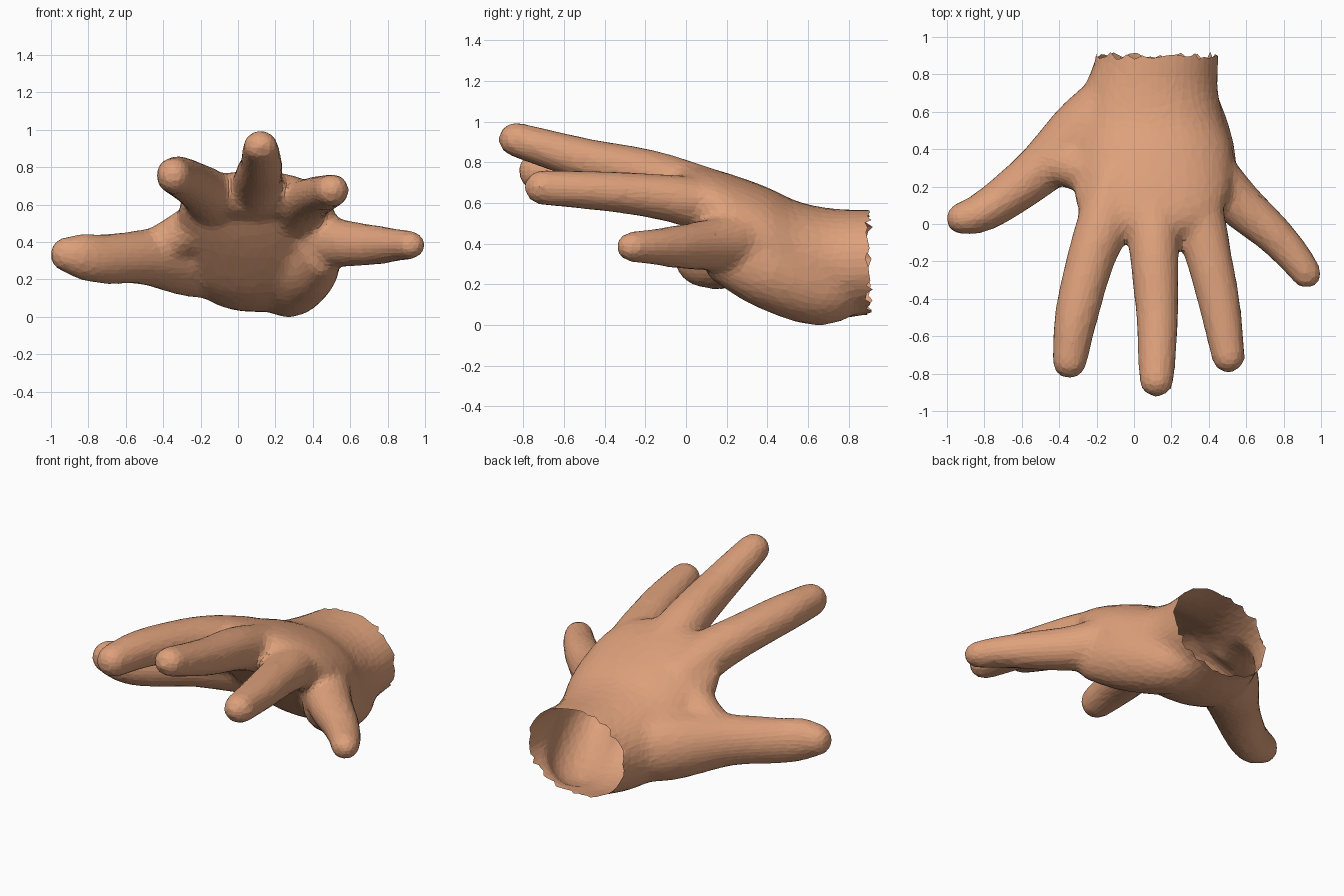
import bpy, bmesh, math, random
from mathutils import Vector

cube = bpy.data.objects.get("Cube")
if cube:
    bpy.data.objects.remove(cube, do_unlink=True)

random.seed(7)
SIDES = 28
PAD = 0.009      # radius allowance for the smoothing pass

skin = bpy.data.materials.new("warm_skin")
skin.use_nodes = True
color = (0.73, 0.355, 0.20, 1)
skin.diffuse_color = color
bsdf = next(n for n in skin.node_tree.nodes if n.type == 'BSDF_PRINCIPLED')
bsdf.inputs["Base Color"].default_value = color
bsdf.inputs["Roughness"].default_value = 0.8


def spline(points, steps=6):
    """Catmull-Rom samples through (x, y, z, half width, half height) stations."""
    p = [Vector(q) for q in points]
    p = [p[0] * 2 - p[1]] + p + [p[-1] * 2 - p[-2]]
    out = []
    for a, b, c, d in zip(p, p[1:], p[2:], p[3:]):
        for i in range(steps):
            t = i / steps
            out.append((b * 2 + (c - a) * t + (a * 2 - b * 5 + c * 4 - d) * t * t
                        + (b * 3 - a - c * 3 + d) * t ** 3) * 0.5)
    return out + [p[-2]]


def add_limb(bm, points, axis=None, power=2.0):
    """Closed tube with a rounded far end; axis keeps all sections parallel."""
    path = spline(points)
    stations = []
    for i, s in enumerate(path):
        ahead = path[min(i + 1, len(path) - 1)] - path[max(i - 1, 0)]
        tangent = axis or Vector(ahead[:3]).normalized()
        stations.append((Vector(s[:3]), tangent, s[3] + PAD, s[4] + PAD))
    center, tangent, w, h = stations[-1]
    for k in range(1, 6):
        a = k * math.pi / 11
        f = math.cos(a)
        stations.append((center + tangent * min(w, h) * math.sin(a), tangent, w * f, h * f))

    rings = []
    for center, tangent, w, h in stations:
        side = tangent.cross(Vector((0, 0, 1))).normalized()
        up = side.cross(tangent)
        ring = []
        for k in range(SIDES):
            a = math.tau * k / SIDES
            c, s = math.cos(a), math.sin(a)
            u = math.copysign(abs(c) ** (2 / power), c)
            v = math.copysign(abs(s) ** (2 / power), s)
            ring.append(bm.verts.new(center + side * w * u + up * h * v))
        rings.append(ring)
    for r, q in zip(rings, rings[1:]):
        for k in range(SIDES):
            n = (k + 1) % SIDES
            bm.faces.new((r[k], r[n], q[n], q[k]))
    bm.faces.new(rings[0][::-1])
    bm.faces.new(rings[-1])


bm = bmesh.new()

# Wrist and palm, from the forearm to the knuckles
add_limb(bm, [(.125, 1.06, .31, .32, .25), (.125, .9, .31, .32, .25),
              (.09, .72, .30, .35, .265), (.085, .55, .325, .39, .275),
              (.1, .4, .395, .42, .275), (.1, .22, .515, .415, .22),
              (.09, .1, .60, .39, .165), (.09, .03, .655, .32, .12)],
         axis=Vector((0, -1, 0)), power=2.1)

# Heel pad below the little finger
add_limb(bm, [(.22, .82, .2, .12, .13), (.27, .65, .17, .17, .165),
              (.37, .4, .27, .16, .18), (.44, .21, .35, .11, .15)])

# Thumb
add_limb(bm, [(-.02, .72, .30, .15, .18), (-.25, .525, .305, .165, .19),
              (-.5, .29, .32, .13, .14), (-.72, .12, .31, .108, .125),
              (-.84, .05, .325, .095, .115), (-.92, .03, .335, .08, .088)])

# Web between thumb and palm
add_limb(bm, [(-.1, .22, .56, .13, .12), (-.26, .28, .47, .11, .11),
              (-.43, .325, .37, .1, .1)])

# Index finger
add_limb(bm, [(-.10, .25, .57, .14, .13), (-.165, 0, .66, .135, .125),
              (-.235, -.2, .71, .12, .11), (-.31, -.5, .75, .108, .1),
              (-.345, -.735, .757, .086, .09)])

# Middle finger
add_limb(bm, [(.1, .25, .58, .14, .13), (.105, 0, .675, .13, .125),
              (.11, -.2, .745, .122, .115), (.125, -.5, .815, .106, .098),
              (.12, -.84, .914, .087, .078)])

# Ring finger
add_limb(bm, [(.28, .25, .54, .14, .14), (.355, 0, .61, .13, .115),
              (.405, -.2, .64, .115, .1), (.455, -.42, .66, .105, .09),
              (.505, -.71, .678, .083, .08)])

# Little finger
add_limb(bm, [(.33, .36, .43, .14, .15), (.55, .12, .395, .12, .12),
              (.74, -.05, .385, .098, .098), (.86, -.18, .385, .085, .078),
              (.925, -.27, .385, .074, .068)])

bmesh.ops.recalc_face_normals(bm, faces=bm.faces)
mesh = bpy.data.meshes.new("hand")
bm.to_mesh(mesh)
bm.free()
hand = bpy.data.objects.new("hand", mesh)
bpy.context.scene.collection.objects.link(hand)

# Fuse the parts into one skin, blend the joints, reduce to irregular facets
fuse = hand.modifiers.new("fuse", 'REMESH')
fuse.mode = 'VOXEL'
fuse.voxel_size = 0.022
blend = hand.modifiers.new("blend", 'SMOOTH')
blend.factor = 0.5
blend.iterations = 16
reduce = hand.modifiers.new("reduce", 'DECIMATE')
reduce.ratio = 0.2

bpy.context.view_layer.objects.active = hand
hand.select_set(True)
for name in [m.name for m in hand.modifiers]:
    bpy.ops.object.modifier_apply(modifier=name)

# Open wrist with a ragged rim
bm = bmesh.new()
bm.from_mesh(hand.data)
bmesh.ops.bisect_plane(bm, geom=bm.verts[:] + bm.edges[:] + bm.faces[:],
                       plane_co=(0, .9, 0), plane_no=(0, 1, 0), clear_outer=True)
rim = [v for v in bm.verts if v.is_boundary]
bmesh.ops.remove_doubles(bm, verts=rim, dist=.022)
for v in bm.verts:
    if v.is_boundary:
        v.co.y += random.uniform(-.02, .02)

# Rest on the ground
low = min(v.co.z for v in bm.verts)
bmesh.ops.translate(bm, verts=bm.verts, vec=(0, 0, -low))
for f in bm.faces:
    f.smooth = False
    f.material_index = 0
bm.to_mesh(hand.data)
bm.free()
hand.data.materials.clear()
hand.data.materials.append(skin)
